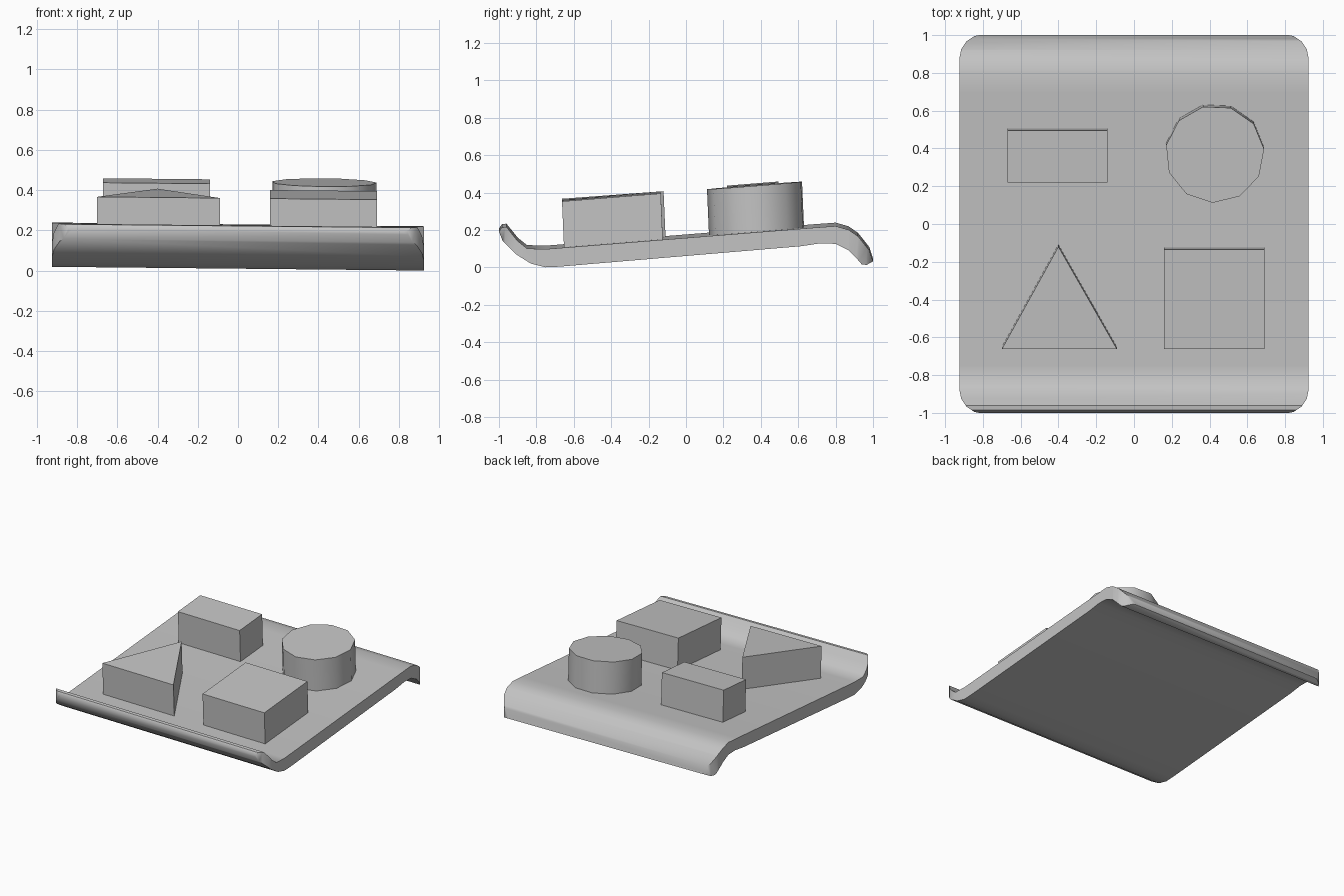
import bpy, bmesh, math

if "Cube" in bpy.data.objects:
    bpy.data.objects.remove(bpy.data.objects["Cube"])

SLOPE, ROLL = 0.08, -0.01   # gentle tilt of the tray along y and x

grey = bpy.data.materials.new("light grey")
grey.diffuse_color = (0.55, 0.55, 0.55, 1)
grey.use_nodes = True
grey.node_tree.nodes["Principled BSDF"].inputs["Base Color"].default_value = grey.diffuse_color


def prism(name, bottom, top):
    """Closed solid between two matching rings of points."""
    bm = bmesh.new()
    a = [bm.verts.new(p) for p in bottom]
    b = [bm.verts.new(p) for p in top]
    bm.faces.new(a)
    bm.faces.new(b)
    n = len(a)
    for i in range(n):
        j = (i + 1) % n
        bm.faces.new((a[i], a[j], b[j], b[i]))
    bmesh.ops.recalc_face_normals(bm, faces=bm.faces)
    mesh = bpy.data.meshes.new(name)
    bm.to_mesh(mesh)
    bm.free()
    ob = bpy.data.objects.new(name, mesh)
    bpy.context.collection.objects.link(ob)
    mesh.materials.append(grey)
    return ob


def activate(ob):
    bpy.ops.object.select_all(action='DESELECT')
    ob.select_set(True)
    bpy.context.view_layer.objects.active = ob


def smooth(ob, angle):
    activate(ob)
    bpy.ops.object.shade_smooth_by_angle(angle=math.radians(angle))


# tray: side profile (y, z) with raised front lip and rolled-down back edge
profile = [(-0.96, 0.225), (-0.985, 0.222), (-1.0, 0.20), (-0.98, 0.15),
           (-0.91, 0.08), (-0.83, 0.03), (-0.75, 0.01), (-0.68, 0.013),
           (0.61, 0.122), (0.72, 0.138), (0.80, 0.135), (0.87, 0.10),
           (0.91, 0.06), (0.94, 0.025), (0.965, 0.022), (1.0, 0.04),
           (0.98, 0.10), (0.92, 0.175), (0.87, 0.21), (0.80, 0.23),
           (0.69, 0.222), (-0.75, 0.107), (-0.85, 0.11), (-0.90, 0.15)]
tray = prism("tray",
             [(-0.93, y, z - ROLL * -0.93 * -1) for y, z in profile],
             [(0.93, y, z + ROLL * 0.93) for y, z in profile])

# round the tray corners in plan
r, outline = 0.13, []
for k, (sx, sy) in enumerate([(1, 1), (-1, 1), (-1, -1), (1, -1)]):
    for s in range(5):
        a = math.pi / 2 * (k + s / 4)
        outline.append((sx * (0.925 - r) + r * math.cos(a),
                        sy * (1.005 - r) + r * math.sin(a)))
cutter = prism("corner_cutter", [(x, y, -1) for x, y in outline],
               [(x, y, 1) for x, y in outline])
cutter.hide_render = True
activate(tray)
mod = tray.modifiers.new("corners", 'BOOLEAN')
mod.operation, mod.solver, mod.object = 'INTERSECT', 'EXACT', cutter
bpy.ops.object.modifier_apply(modifier=mod.name)
bpy.data.objects.remove(cutter)
smooth(tray, 40)


# blocks stand square to the tilted tray
def block(name, ring, angle=30):
    low = [(x, y + 0.012, 0.137 + SLOPE * y + ROLL * x) for x, y in ring]
    high = [(x, y, 0.413 + SLOPE * y + ROLL * x) for x, y in ring]
    smooth(prism(name, low, high), angle)


def rect(x0, x1, y0, y1):
    return [(x0, y0), (x1, y0), (x1, y1), (x0, y1)]


block("rectangle_block", rect(-0.67, -0.14, 0.22, 0.495))
block("square_block", rect(0.16, 0.69, -0.663, -0.135))
block("triangle_block", [(-0.70, -0.663), (-0.09, -0.663), (-0.40, -0.12)])
block("round_block", [(0.428 + 0.262 * math.cos(math.tau * i / 11 + 0.1),
                       0.37 + 0.258 * math.sin(math.tau * i / 11 + 0.1))
                      for i in range(11)], 40)
